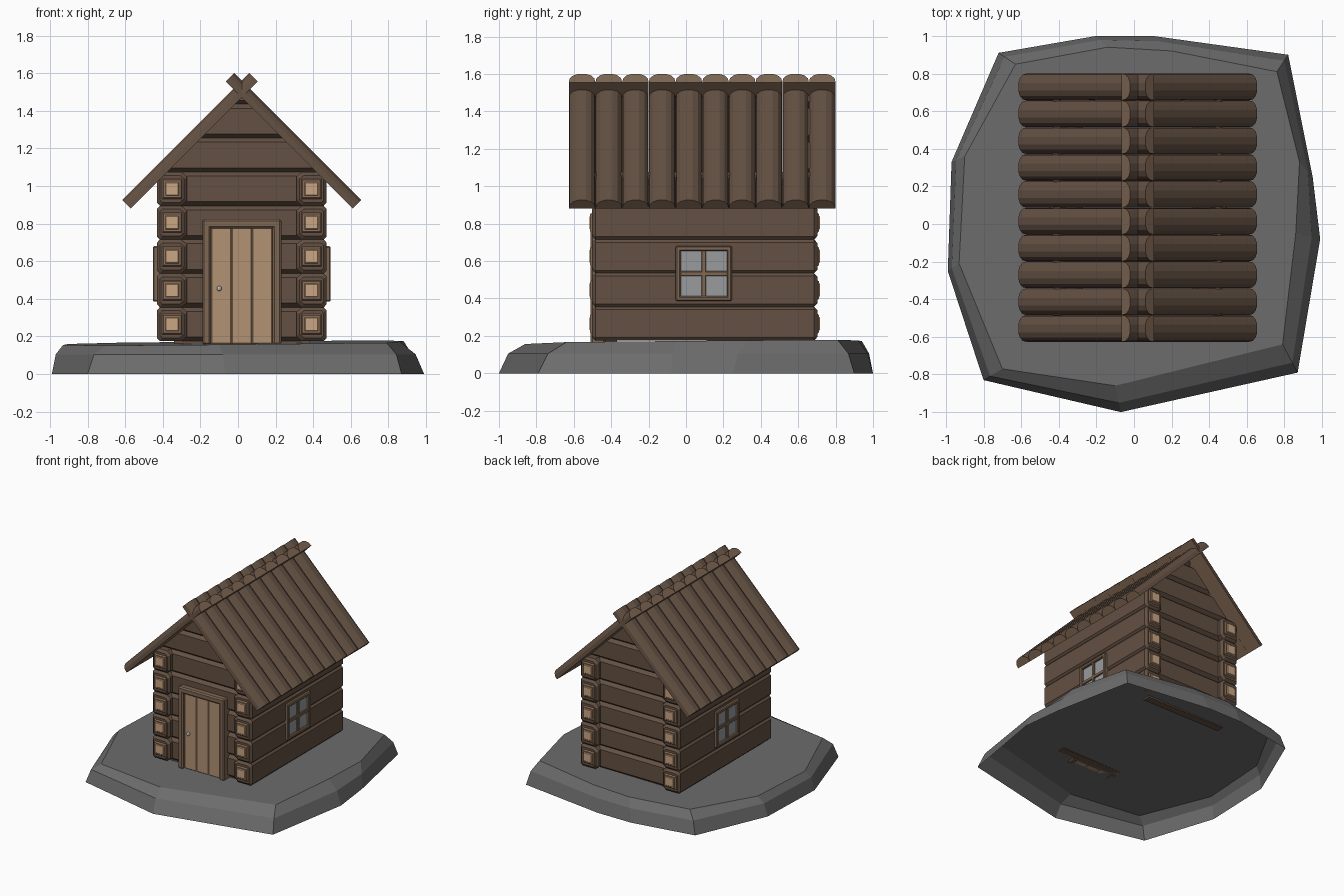
import bpy, bmesh
from itertools import product
from mathutils import Vector

if "Cube" in bpy.data.objects:
    bpy.data.objects.remove(bpy.data.objects["Cube"])

CX, CY = 0.02, 0.10          # centre of the cabin on its rock
Z0, PITCH = 0.175, 0.18      # first log course and course height
RIDGE = 1.47                 # underside of the roof at the ridge


def material(name, rgb):
    m = bpy.data.materials.new(name)
    m.diffuse_color = (*rgb, 1)
    m.use_nodes = True
    m.node_tree.nodes["Principled BSDF"].inputs["Base Color"].default_value = m.diffuse_color
    return m


WOOD = material("dark_wood", (.125, .080, .055))
TRIM = material("trim_wood", (.21, .135, .085))
CUT = material("cut_wood", (.27, .165, .10))
PALE = material("pale_wood", (.60, .38, .23))
DOOR = material("door_wood", (.45, .29, .175))
GLASS = material("glass", (.32, .33, .34))
METAL = material("metal", (.55, .52, .45))
STONE = material("stone", (.15, .15, .15))


def hull(bm, pts, mat=0):
    """Add a convex solid around the points and return its faces."""
    verts = [bm.verts.new(p) for p in pts]
    res = bmesh.ops.convex_hull(bm, input=verts)
    faces = [g for g in res["geom"] if isinstance(g, bmesh.types.BMFace)]
    for f in faces:
        f.material_index = mat
        f.normal_update()
    return faces


def box(bm, lo, hi, b=0.006, mat=0):
    """Chamfered box between two corners."""
    lo = [min(p) for p in zip(lo, hi)], [max(p) for p in zip(lo, hi)]
    pts = []
    for c in product((0, 1), repeat=3):
        for keep in range(3):
            pts.append([lo[c[i]][i] + (0 if i == keep else (b, -b)[c[i]])
                        for i in range(3)])
    hull(bm, pts, mat)


def finish(bm, name, *mats):
    bmesh.ops.dissolve_limit(bm, angle_limit=0.01, verts=bm.verts[:],
                             edges=bm.edges[:], delimit={'MATERIAL'})
    me = bpy.data.meshes.new(name)
    bm.to_mesh(me)
    bm.free()
    for m in mats:
        me.materials.append(m)
    ob = bpy.data.objects.new(name, me)
    bpy.context.collection.objects.link(ob)
    return ob


# Rock slab: open-bottomed shell from lower outline, shoulder and upper outline
low = [(-.99, -.25), (-.97, .33), (-.72, .91), (-.2, 1), (.1, 1), (.82, .9),
       (.95, .25), (.99, -.08), (.87, -.79), (-.07, -1), (-.8, -.83)]
top = [(-.93, -.21), (-.90, .36), (-.63, .85), (-.14, .94), (.2, .92), (.76, .81),
       (.88, .33), (.86, -.05), (.79, -.64), (-.1, -.86), (-.70, -.77)]
bm = bmesh.new()
rings = []
for frac, height in ((0, 0), (.35, .105), (1, .165)):
    ring = []
    for a, b in zip(low, top):
        p = Vector(a).lerp(Vector(b), frac)
        tilt = .009 * (p.x + p.y) if frac == 1 else 0
        ring.append(bm.verts.new((p.x, p.y, height + tilt)))
    rings.append(ring)
n = len(low)
for r0, r1 in zip(rings, rings[1:]):
    for i in range(n):
        j = (i + 1) % n
        bm.faces.new((r0[i], r1[i], r1[j], r0[j]))
bm.faces.new(rings[2][::-1])
bmesh.ops.recalc_face_normals(bm, faces=bm.faces[:])
finish(bm, "rock_base", STONE)

# Side walls: chamfered logs along y with stepped, pale cut ends
for s, side in ((-1, "left"), (1, "right")):
    bm = bmesh.new()
    for k in range(5):
        zc = Z0 + PITCH * (k + .5)
        xc = CX + s * .37
        section = []
        for sz in (-1, 1):
            section += [(s * .08, sz * .075), (s * .066, sz * .09),
                        (-s * .05, sz * .09), (-s * .08, sz * .065)]
        pts = []
        for e in (-1, 1):
            for f, y in ((1, .585), (.80, .602)):
                pts += [(xc + x * f, CY + e * y, zc + z * f) for x, z in section]
        hull(bm, pts)
        for e in (-1, 1):
            for m, (w0, y0), (w1, y1) in ((1, (.062, .59), (.046, .612)),
                                          (2, (.046, .60), (.032, .617))):
                hull(bm, [(xc + a * w, CY + e * y, zc + b * w)
                          for w, y in ((w0, y0), (w1, y1))
                          for a in (-1, 1) for b in (-1, 1)], m)
    finish(bm, side + "_wall_logs", WOOD, CUT, PALE)

# End walls: recessed logs along x, stepping up into the gable
for e, side in ((-1, "front"), (1, "back")):
    bm = bmesh.new()
    for k in range(8):
        lo = Z0 + PITCH * k
        hi = min(lo + PITCH, RIDGE + .03)
        c = min(.022, (hi - lo) * .3)
        pts = []
        for z, y in ((lo, .535), (lo + c, .562), (hi - c, .562), (hi, .535)):
            w = .33 if k < 5 else max(RIDGE + .035 - z, .005)
            for x in (-w, w):
                pts += [(CX + x, CY + e * y, z), (CX + x, CY + e * .46, z)]
        hull(bm, pts)
    # backing that darkens the grooves between the logs
    hull(bm, [(CX + x, CY + e * y, z) for y in (.47, .53)
              for x, z in ((-.36, .16), (.36, .16), (-.36, 1.12), (.36, 1.12), (0, 1.48))])
    finish(bm, side + "_wall_logs", WOOD)

# Roof: ten half-round logs per slope, crossing at the ridge
half = [(.071, 0), (.066, .030), (.048, .052), (.020, .064)]
profile = half + [(-y, h) for y, h in half]
for s, side in ((1, "left"), (-1, "right")):
    bm = bmesh.new()
    along = Vector((s, 0, 1)).normalized()
    up = Vector((-s, 0, 1)).normalized()
    eave = Vector((CX - s * .59, 0, .88))
    for i in range(10):
        yc = -.627 + .1427 * (i + .5)
        pts = [eave + along * t + up * h + Vector((0, yc + y, 0))
               for t in (0, .955) for y, h in profile]
        for f in hull(bm, pts):
            if abs(f.normal.dot(along)) > .9 or f.normal.dot(up) < -.9:
                f.material_index = 1
    finish(bm, side + "_roof_logs", WOOD, TRIM)

# Windows: frame, cross bars and four panes on both sides
for s, side in ((-1, "left"), (1, "right")):
    bm = bmesh.new()
    x0, x1, x2 = CX + s * .43, CX + s * .472, CX + s * .465
    ya, yb, za, zb = -.055, .245, .385, .68
    w, ym, zm = .027, .095, .5325
    for y in (ya, yb - w):
        box(bm, (x0, y, za), (x1, y + w, zb))
    for z in (za, zb - w):
        box(bm, (x0, ya, z), (x1, yb, z + w))
    box(bm, (x0, ym - .013, za + .01), (x2, ym + .013, zb - .01), .003)
    box(bm, (x0, ya + .01, zm - .013), (x2, yb - .01, zm + .013), .003)
    finish(bm, side + "_window_frame", TRIM)
    bm = bmesh.new()
    for y in (ya + .02, ym):
        for z in (za + .02, zm):
            box(bm, (x0, y, z), (CX + s * .454, y + .13, z + .1275), .001)
    finish(bm, side + "_window_panes", GLASS)

# Door frame
bm = bmesh.new()
for x in (-.21, .163):
    box(bm, (CX + x, -.51, .155), (CX + x + .047, -.43, .825), .01)
box(bm, (CX - .21, -.51, .775), (CX + .21, -.43, .825), .01)
finish(bm, "door_frame", TRIM)

# Door planks
bm = bmesh.new()
for i in range(3):
    x = CX - .163 + i * .1087
    box(bm, (x, -.49, .16), (x + .1087, -.44, .78), .005)
finish(bm, "door_planks", DOOR)

# Door knob
bpy.ops.mesh.primitive_uv_sphere_add(segments=10, ring_count=6, radius=.014,
                                     location=(-.10, -.50, .455))
knob = bpy.context.object
knob.name = "door_knob"
knob.data.materials.append(METAL)
